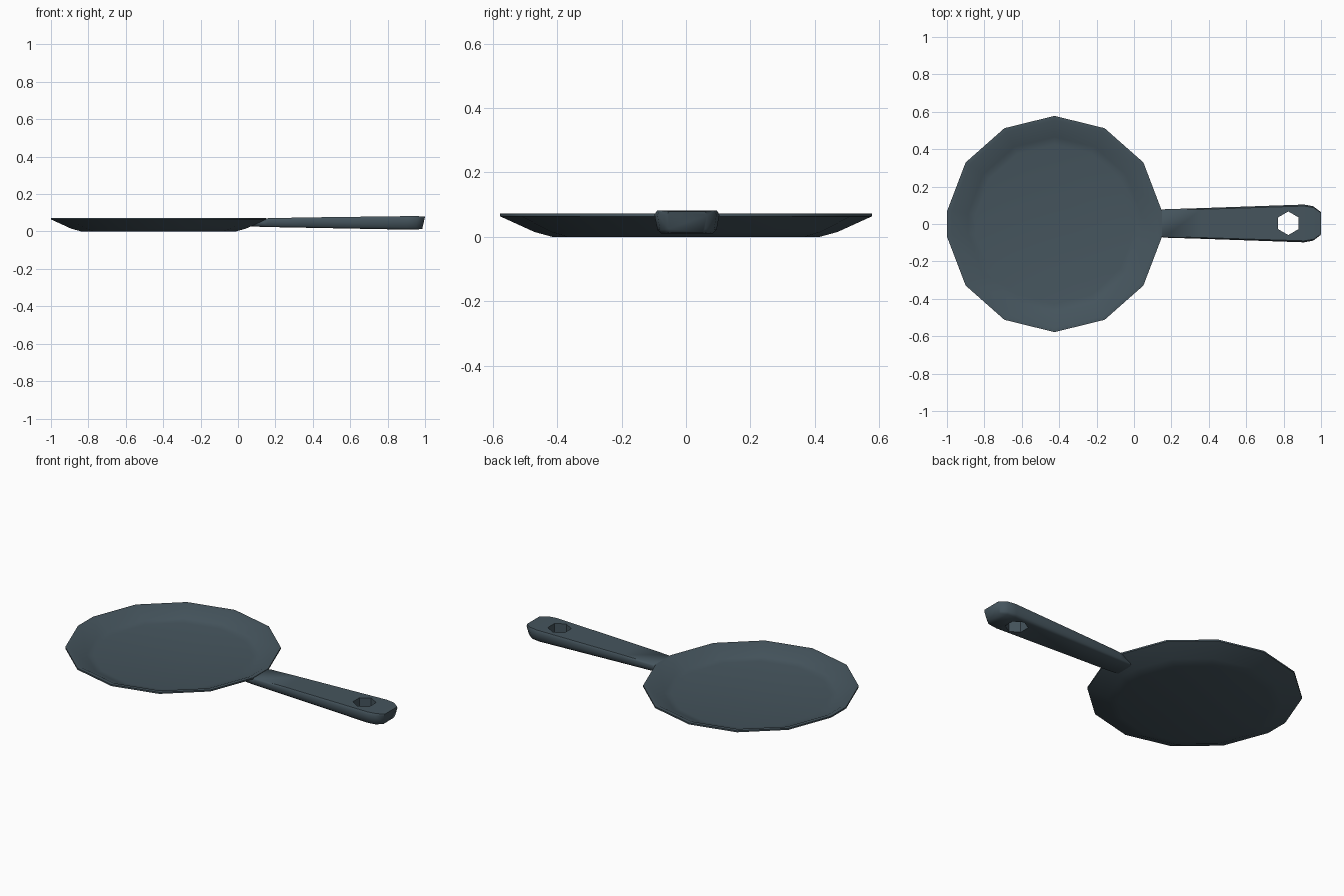
import bpy, bmesh, math

if "Cube" in bpy.data.objects:
    bpy.data.objects.remove(bpy.data.objects["Cube"])

iron = bpy.data.materials.new("dark slate iron")
iron.diffuse_color = (0.06, 0.09, 0.11, 1)
iron.use_nodes = True
iron.node_tree.nodes["Principled BSDF"].inputs["Base Color"].default_value = iron.diffuse_color


def make_object(name, bm):
    bmesh.ops.recalc_face_normals(bm, faces=bm.faces)
    mesh = bpy.data.meshes.new(name)
    bm.to_mesh(mesh)
    bm.free()
    mesh.materials.append(iron)
    obj = bpy.data.objects.new(name, mesh)
    bpy.context.collection.objects.link(obj)
    return obj


def loft(bm, rings):
    """Skin closed rings of points and cap both ends."""
    loops = [[bm.verts.new(p) for p in ring] for ring in rings]
    n = len(loops[0])
    for a, b in zip(loops, loops[1:]):
        for i in range(n):
            j = (i + 1) % n
            bm.faces.new((a[i], a[j], b[j], b[i]))
    bm.faces.new(loops[0][::-1])
    bm.faces.new(loops[-1])


def smooth(obj, degrees):
    bpy.ops.object.select_all(action='DESELECT')
    obj.select_set(True)
    bpy.context.view_layer.objects.active = obj
    bpy.ops.object.shade_smooth_by_angle(angle=math.radians(degrees))


# Pan: fourteen-sided dish, with narrower sides at the handle and opposite it
quarter = [7, 34.7, 62.4]
angles = quarter + [90] + [180 - a for a in reversed(quarter)]
angles += [a + 180 for a in angles]
profile = [(0.415, 0), (0.47, 0.015), (0.578, 0.064), (0.578, 0.073),
           (0.555, 0.073), (0.465, 0.028), (0.425, 0.021)]
bm = bmesh.new()
loft(bm, [[(-0.425 + r * math.cos(math.radians(a)),
            r * math.sin(math.radians(a)), z) for a in angles]
          for r, z in profile])
smooth(make_object("pan_dish", bm), 50)

# Handle: x at bottom, x at top, half width, bottom z, top z
stations = [(0.04, 0.13, 0.068, 0.028, 0.070),
            (0.15, 0.17, 0.076, 0.024, 0.071),
            (0.36, 0.36, 0.082, 0.020, 0.075),
            (0.90, 0.91, 0.101, 0.010, 0.082),
            (0.95, 0.96, 0.092, 0.010, 0.082),
            (0.985, 1.0, 0.062, 0.014, 0.079)]
# Half cross-section as width and height fractions, mirrored below
half = [(0.78, 0), (0.91, 0.16), (1, 0.82), (0.92, 1)]
section = half + [(-w, h) for w, h in reversed(half)]
bm = bmesh.new()
loft(bm, [[(xb + (xt - xb) * h, 0.003 + hw * w, zb + (zt - zb) * h)
           for w, h in section] for xb, xt, hw, zb, zt in stations])
bmesh.ops.triangulate(bm, faces=[f for f in bm.faces if len(f.verts) == 4])
handle = make_object("handle", bm)

# Hexagonal hanging hole
bm = bmesh.new()
loft(bm, [[(0.825 + 0.063 * math.cos(math.radians(30 + 60 * i)),
            0.004 + 0.063 * math.sin(math.radians(30 + 60 * i)), z)
           for i in range(6)] for z in (-0.05, 0.15)])
cutter = make_object("hole_cutter", bm)
cut = handle.modifiers.new("hole", 'BOOLEAN')
cut.operation = 'DIFFERENCE'
cut.solver = 'EXACT'
cut.object = cutter
bpy.context.view_layer.objects.active = handle
bpy.ops.object.modifier_apply(modifier="hole")
bpy.data.objects.remove(cutter)
smooth(handle, 55)
